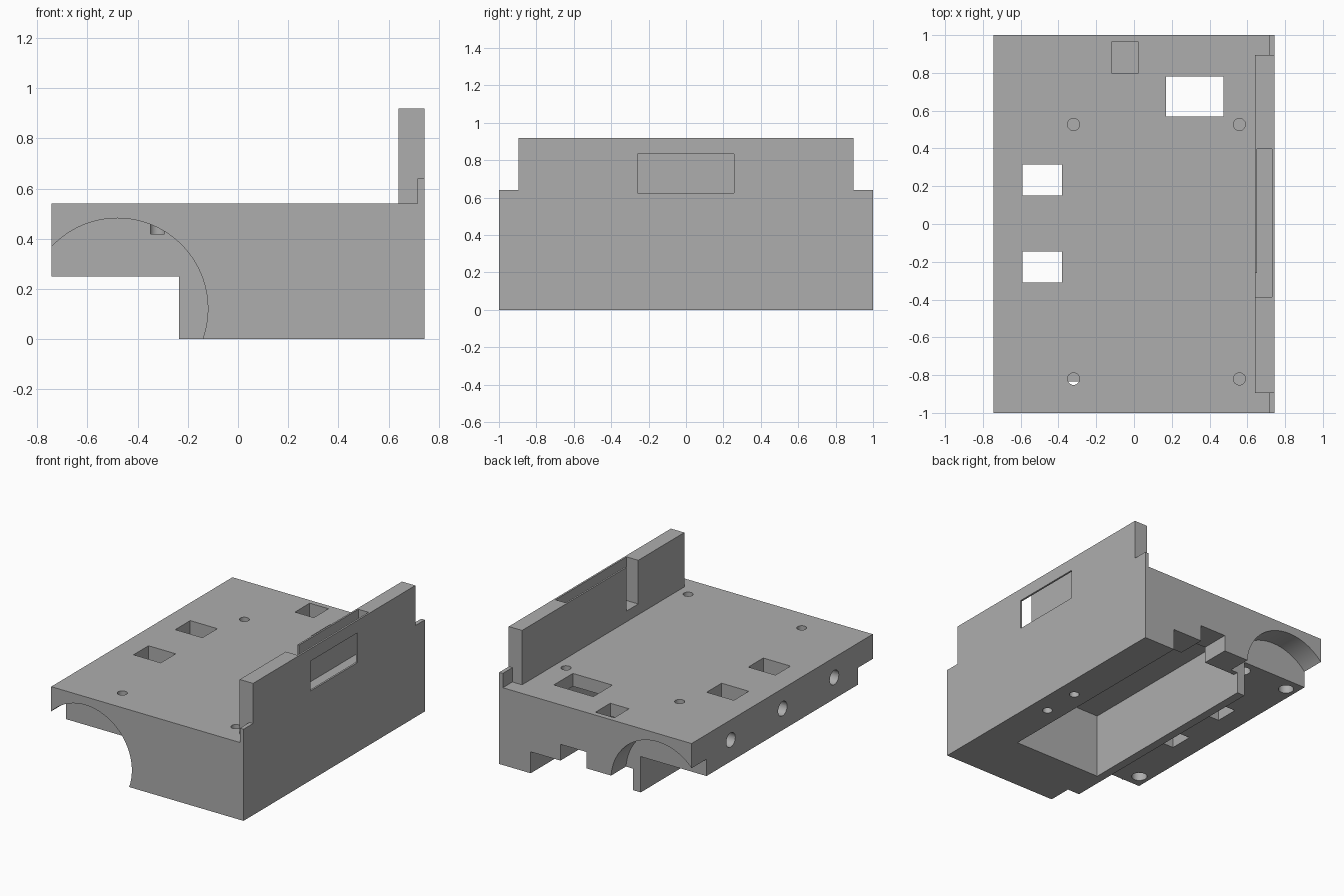
import bpy, bmesh, math
from mathutils import Matrix, Vector

cube = bpy.data.objects.get("Cube")
if cube:
    bpy.data.objects.remove(cube, do_unlink=True)

grey = bpy.data.materials.new("plain_grey")
grey.use_nodes = True
COLOUR = (0.42, 0.42, 0.42, 1)
grey.diffuse_color = COLOUR
grey.node_tree.nodes["Principled BSDF"].inputs["Base Color"].default_value = COLOUR


def new_object(name, bm):
    bmesh.ops.recalc_face_normals(bm, faces=bm.faces)
    mesh = bpy.data.meshes.new(name)
    bm.to_mesh(mesh)
    bm.free()
    mesh.materials.append(grey)
    obj = bpy.data.objects.new(name, mesh)
    bpy.context.collection.objects.link(obj)
    return obj


def extrude_profile(name, points, y0, y1):
    bm = bmesh.new()
    face = bm.faces.new([bm.verts.new((x, y0, z)) for x, z in points])
    out = bmesh.ops.extrude_face_region(bm, geom=[face])
    moved = [v for v in out["geom"] if isinstance(v, bmesh.types.BMVert)]
    bmesh.ops.translate(bm, verts=moved, vec=(0, y1 - y0, 0))
    return new_object(name, bm)


def cut(cutter):
    """Subtract a cutter from the chassis and discard it."""
    cutter.hide_render = True
    mod = chassis.modifiers.new("cut", 'BOOLEAN')
    mod.operation = 'DIFFERENCE'
    mod.solver = 'EXACT'
    mod.object = cutter
    bpy.context.view_layer.objects.active = chassis
    bpy.ops.object.modifier_apply(modifier=mod.name)
    bpy.data.objects.remove(cutter, do_unlink=True)


def cut_box(x, y, z):
    bm = bmesh.new()
    bmesh.ops.create_cube(bm, size=1)
    lo, hi = Vector((x[0], y[0], z[0])), Vector((x[1], y[1], z[1]))
    bmesh.ops.scale(bm, verts=bm.verts, vec=hi - lo)
    bmesh.ops.translate(bm, verts=bm.verts, vec=(lo + hi) / 2)
    cut(new_object("box_cutter", bm))


def cut_hole(centre, radius, depth, axis='Z', sides=24):
    bm = bmesh.new()
    turn = {'X': Matrix.Rotation(math.pi / 2, 4, 'Y'),
            'Y': Matrix.Rotation(math.pi / 2, 4, 'X'),
            'Z': Matrix.Identity(4)}[axis]
    bmesh.ops.create_cone(bm, cap_ends=True, segments=sides, radius1=radius,
                          radius2=radius, depth=depth,
                          matrix=Matrix.Translation(centre) @ turn)
    cut(new_object("hole_cutter", bm))


# Chassis block with stepped underside and tall side wall
W = 0.743
chassis = extrude_profile("chassis", [
    (-0.235, 0), (W, 0), (W, 0.92), (0.64, 0.92), (0.64, 0.54),
    (-W, 0.54), (-W, 0.25), (-0.235, 0.25)], -1, 1)
bpy.context.view_layer.objects.active = chassis

# Stepped wall ends leaving thin low ears
for s in (-1, 1):
    y = sorted((s * 0.895, s * 1.1))
    cut_box((0.6, 0.715), y, (0.54, 1))
    cut_box((0.6, 0.8), y, (0.64, 1))

# Wheel arches at both ends
for y in (-1.0, 1.0):
    cut_hole((-0.48, y, 0.122), 0.36, 0.33, 'Y', 96)

# Underside bay, end opening and cable notch
cut_box((-0.175, 0.5), (-0.58, 0.8), (-0.1, 0.45))
cut_box((-0.175, 0.5), (0.7, 1.1), (-0.1, 0.15))
cut_box((0.07, 0.27), (0.7, 1.1), (-0.1, 0.264))

# Deck openings and blind pocket
cut_box((0.17, 0.475), (0.57, 0.78), (0.3, 0.7))
cut_box((-0.59, -0.38), (0.15, 0.315), (0.1, 0.7))
cut_box((-0.59, -0.38), (-0.31, -0.145), (0.1, 0.7))
cut_box((-0.12, 0.025), (0.8, 0.963), (0.2, 0.7))

# Wall slot, its inner gap and the outer window
cut_box((0.652, 0.73), (-0.387, 0.397), (0.615, 1))
cut_box((0.6, 0.7), (-0.387, -0.26), (0.615, 1))
cut_box((0.7, 0.8), (-0.26, 0.257), (0.625, 0.833))

# Screw holes in the deck
for x in (-0.32, 0.558):
    for y in (-0.82, 0.527):
        cut_hole((x, y, 0.54), 0.032, 0.24)

# Underside holes
for s in (-1, 1):
    cut_hole((0.62, s * 0.135, 0), 0.032, 0.24)
    for x in (-0.666, -0.3):
        cut_hole((x, s * 0.74, 0.25), 0.05, 0.16)

# Holes in the low side
for y in (-0.575, -0.005, 0.567):
    cut_hole((-W, y, 0.4), 0.05, 0.24, 'X')

# Merge flat regions and keep crisp edges
bm = bmesh.new()
bm.from_mesh(chassis.data)
bmesh.ops.remove_doubles(bm, verts=bm.verts, dist=0.0001)
bmesh.ops.dissolve_limit(bm, angle_limit=0.01, verts=bm.verts, edges=bm.edges)
bmesh.ops.triangulate(bm, faces=[f for f in bm.faces if len(f.verts) > 4])
bm.to_mesh(chassis.data)
bm.free()
chassis.data.materials.clear()
chassis.data.materials.append(grey)
for poly in chassis.data.polygons:
    poly.material_index = 0
chassis.select_set(True)
bpy.ops.object.shade_smooth_by_angle(angle=math.radians(30))
